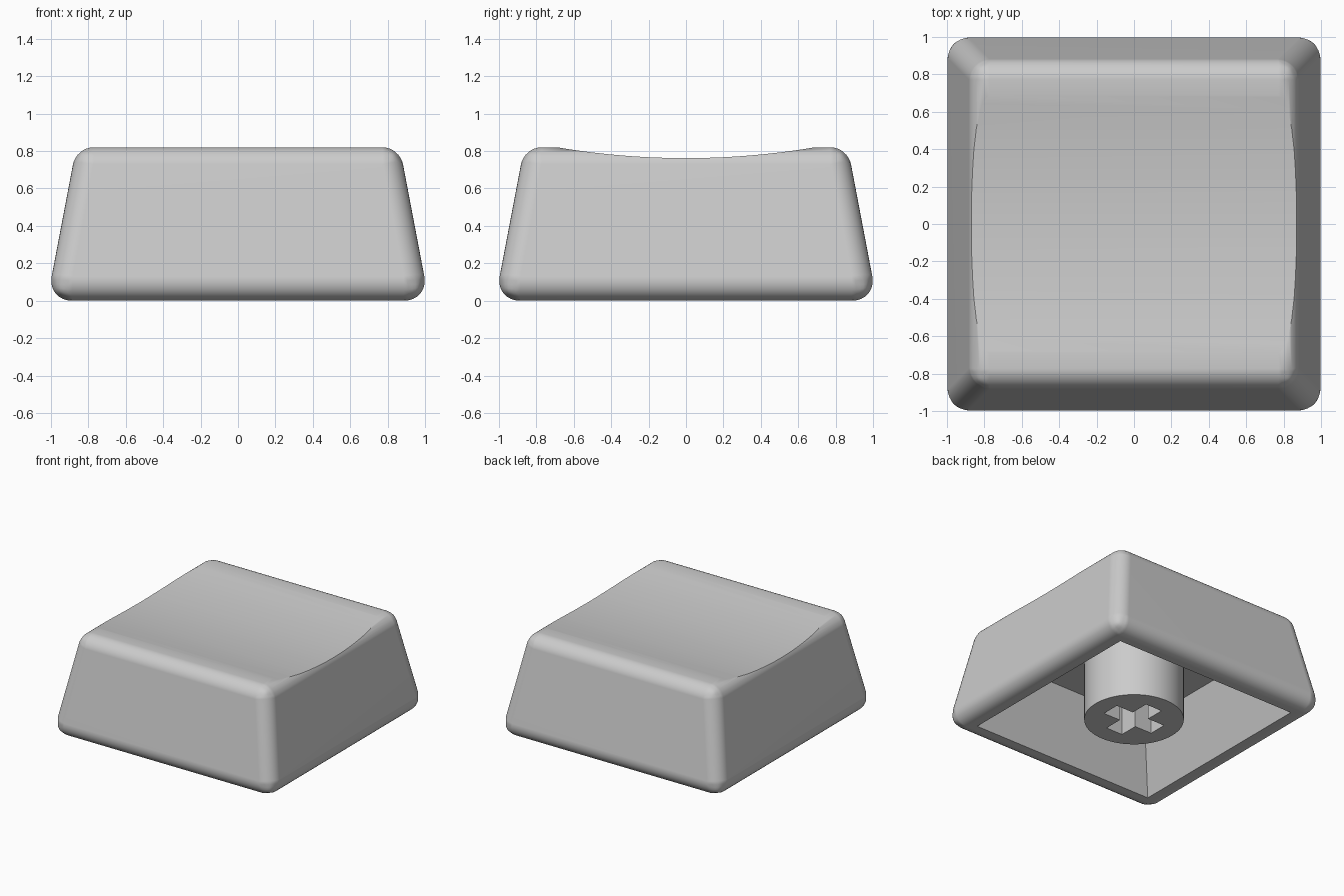
import bpy, bmesh, math
from mathutils import Matrix

if "Cube" in bpy.data.objects:
    bpy.data.objects.remove(bpy.data.objects["Cube"])

grey = bpy.data.materials.new("light_grey_plastic")
grey.diffuse_color = (0.6, 0.6, 0.6, 1)
grey.use_nodes = True
grey.node_tree.nodes["Principled BSDF"].inputs["Base Color"].default_value = grey.diffuse_color


def add_object(name, bm):
    bmesh.ops.recalc_face_normals(bm, faces=bm.faces[:])
    mesh = bpy.data.meshes.new(name)
    bm.to_mesh(mesh)
    bm.free()
    mesh.materials.append(grey)
    obj = bpy.data.objects.new(name, mesh)
    bpy.context.collection.objects.link(obj)
    return obj


def frustum(name, z0, half0, z1, half1):
    """Square tapered block between two heights."""
    bm = bmesh.new()
    bmesh.ops.create_cube(bm, size=2)
    for v in bm.verts:
        z, half = (z0, half0) if v.co.z < 0 else (z1, half1)
        v.co = (v.co.x * half, v.co.y * half, z)
    return add_object(name, bm)


def cylinder(name, radius, length, sides, matrix):
    bm = bmesh.new()
    bmesh.ops.create_cone(bm, cap_ends=True, segments=sides, radius1=radius,
                          radius2=radius, depth=length, matrix=matrix)
    return add_object(name, bm)


def apply(obj, mod):
    bpy.context.view_layer.objects.active = obj
    bpy.ops.object.modifier_apply(modifier=mod.name)


def cut(obj, cutter):
    mod = obj.modifiers.new("cut", 'BOOLEAN')
    mod.operation = 'DIFFERENCE'
    mod.solver = 'EXACT'
    mod.object = cutter
    apply(obj, mod)
    bpy.data.objects.remove(cutter)


def smooth(obj):
    bpy.ops.object.select_all(action='DESELECT')
    obj.select_set(True)
    bpy.context.view_layer.objects.active = obj
    bpy.ops.object.shade_smooth_by_angle(angle=math.radians(30))
    mod = obj.modifiers.new("weighted", 'WEIGHTED_NORMAL')
    mod.keep_sharp = True


# Keycap body: tapered block, rounded to a constant radius on all edges
HEIGHT = 0.82
body = frustum("keycap_shell", 0, 1.021, HEIGHT, 0.865)
weights = body.data.attributes.new("bevel_weight_edge", 'FLOAT', 'EDGE')
for edge in body.data.edges:
    z = sum(body.data.vertices[i].co.z for i in edge.vertices) / 2
    weights.data[edge.index].value = (
        1.0 if z < 0.1 else 0.69 if z > HEIGHT - 0.1 else 0.82)
bevel = body.modifiers.new("rounding", 'BEVEL')
bevel.limit_method = 'WEIGHT'
bevel.width = 0.133
bevel.segments = 8
apply(body, bevel)

# Shallow cylindrical dish across the top
DISH = 4.13
cut(body, cylinder("dish_cutter", DISH, 4, 256,
                   Matrix.Translation((0, 0, 0.762 + DISH))
                   @ Matrix.Rotation(math.pi / 2, 4, 'Y')))

# Tapered hollow underneath, extended slightly below the rim
SLOPE = (0.833 - 0.65) / 0.514
cut(body, frustum("hollow_cutter", -0.1, 0.833 + 0.1 * SLOPE, 0.514, 0.65))
smooth(body)

# Round stem with a cross-shaped socket
stem = cylinder("stem", 0.373, 0.53, 64, Matrix.Translation((0, 0, 0.265)))
for half_x, half_y in ((0.23, 0.075), (0.075, 0.23)):
    bm = bmesh.new()
    bmesh.ops.create_cube(bm, size=2, matrix=Matrix.Translation((0, 0, 0.16))
                          @ Matrix.Diagonal((half_x, half_y, 0.26, 1)))
    cut(stem, add_object("socket_cutter", bm))
smooth(stem)
